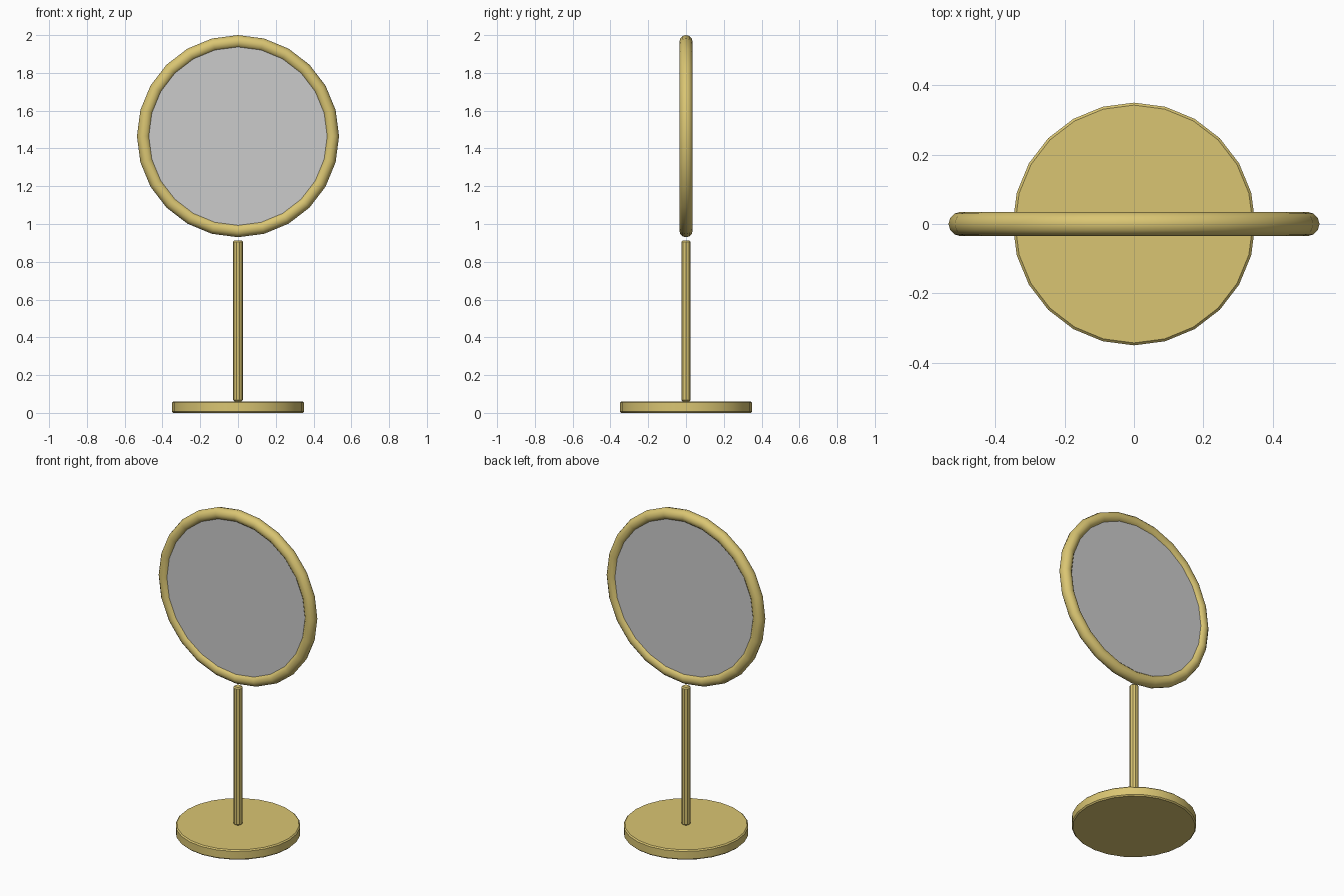
import bpy
from math import radians

if "Cube" in bpy.data.objects:
    bpy.data.objects.remove(bpy.data.objects["Cube"])

gold = bpy.data.materials.new("gold")
gold.diffuse_color = (0.70, 0.56, 0.17, 1)
gold.use_nodes = True
gold.node_tree.nodes["Principled BSDF"].inputs["Base Color"].default_value = gold.diffuse_color


def finish(name, material=None, bevel=0.0):
    """Name the active object, apply its transform, bevel the rims and smooth it."""
    obj = bpy.context.object
    obj.name = name
    if material:
        obj.data.materials.append(material)
    bpy.ops.object.transform_apply(location=False, rotation=True, scale=True)
    if bevel:
        mod = obj.modifiers.new("rim_bevel", 'BEVEL')
        mod.width = bevel
        mod.segments = 1
        mod.limit_method = 'ANGLE'
        mod.angle_limit = radians(60)
    bpy.ops.object.shade_smooth_by_angle(angle=radians(31))
    return obj


def cylinder(name, sides, radius, z0, z1, material, bevel):
    bpy.ops.mesh.primitive_cylinder_add(
        vertices=sides, radius=radius, depth=z1 - z0,
        location=(0, 0, (z0 + z1) / 2), rotation=(0, 0, radians(90)))
    return finish(name, material, bevel)


# Round foot and thin pole
cylinder("base", 24, 0.35, 0.0, 0.061, gold, 0.007)
cylinder("pole", 10, 0.026, 0.061, 0.913, gold, 0.007)

# Ring frame around the mirror
mirror_z = 1.465
bpy.ops.mesh.primitive_torus_add(
    major_segments=24, minor_segments=12, major_radius=0.5, minor_radius=0.035,
    location=(0, 0, mirror_z), rotation=(radians(90), 0, 0))
finish("mirror_frame", gold)

# Mirror disc, recessed on both sides of the frame
bpy.ops.mesh.primitive_cylinder_add(
    vertices=24, radius=0.49, depth=0.04,
    location=(0, 0, mirror_z), rotation=(radians(90), 0, 0))
finish("mirror_glass")
